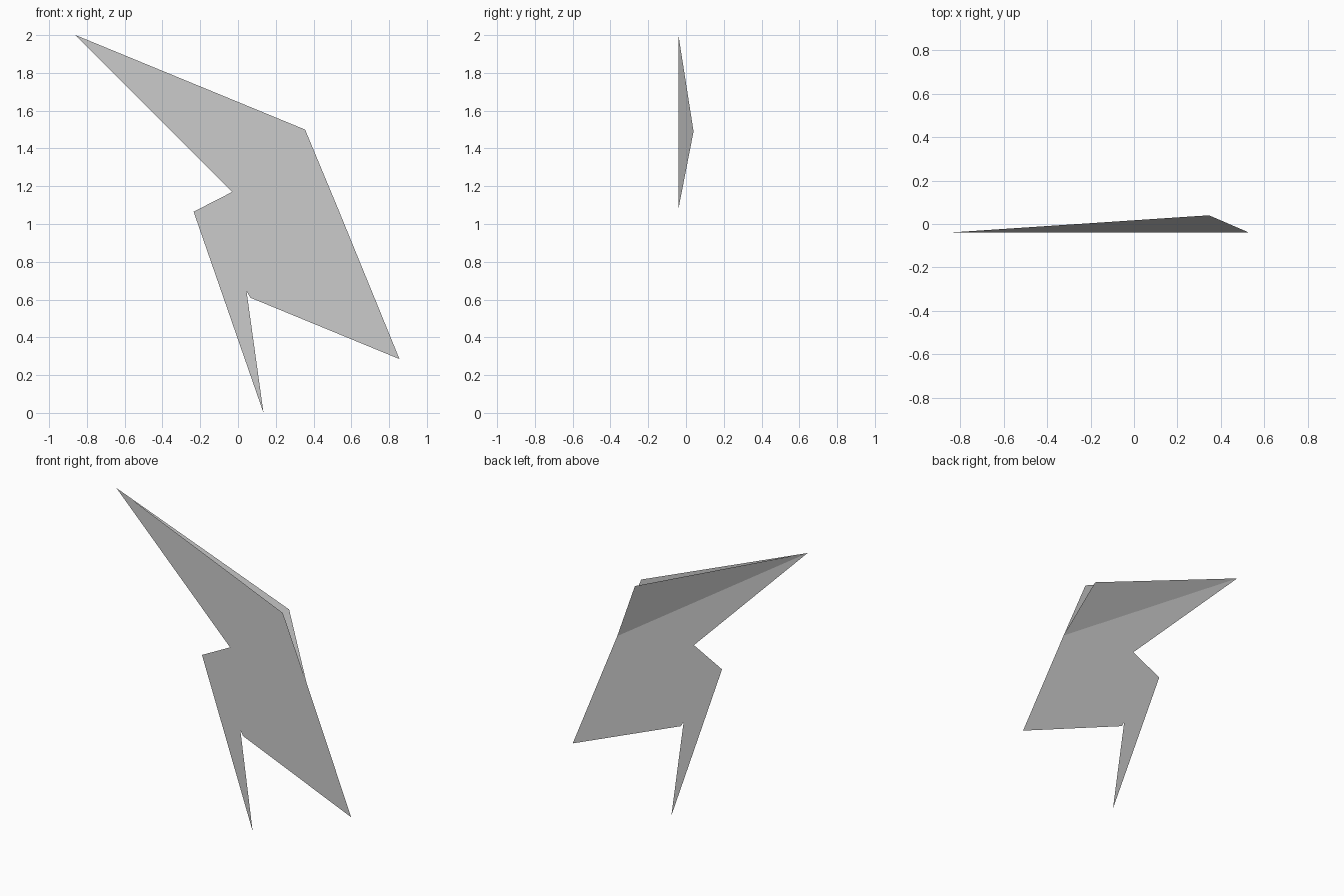
import bpy

cube = bpy.data.objects.get("Cube")
if cube:
    bpy.data.objects.remove(cube, do_unlink=True)

GREY = (0.6, 0.6, 0.6, 1.0)
paper = bpy.data.materials.new("paper_grey")
paper.use_nodes = True
paper.diffuse_color = GREY
bsdf = next(n for n in paper.node_tree.nodes if n.type == "BSDF_PRINCIPLED")
bsdf.inputs["Base Color"].default_value = GREY
bsdf.inputs["Roughness"].default_value = 0.8


def sheet(name, points):
    """One flat face through the given corners."""
    mesh = bpy.data.meshes.new(name)
    mesh.from_pydata(points, [], [tuple(range(len(points)))])
    mesh.materials.append(paper)
    obj = bpy.data.objects.new(name, mesh)
    bpy.context.collection.objects.link(obj)
    return obj


FRONT, BACK = -0.04, 0.04
tip = (-0.86, 2.0)
shoulder = (0.355, 1.5)
fold_end = (0.53, 1.08)

# Flat front sheet: long tip, shoulder, wide tail, notch, thin tail, side notch
outline = [tip, (-0.03, 1.17), (-0.235, 1.065), (0.135, 0.0),
           (0.045, 0.645), (0.065, 0.61), (0.855, 0.285), fold_end, shoulder]
sheet("front_sheet", [(x, FRONT, z) for x, z in outline])

# Triangular flap hinged on the fold line and opened slightly to the back
sheet("folded_flap", [(tip[0], FRONT, tip[1]),
                      (0.345, BACK, 1.49),
                      (fold_end[0], FRONT, fold_end[1])])
